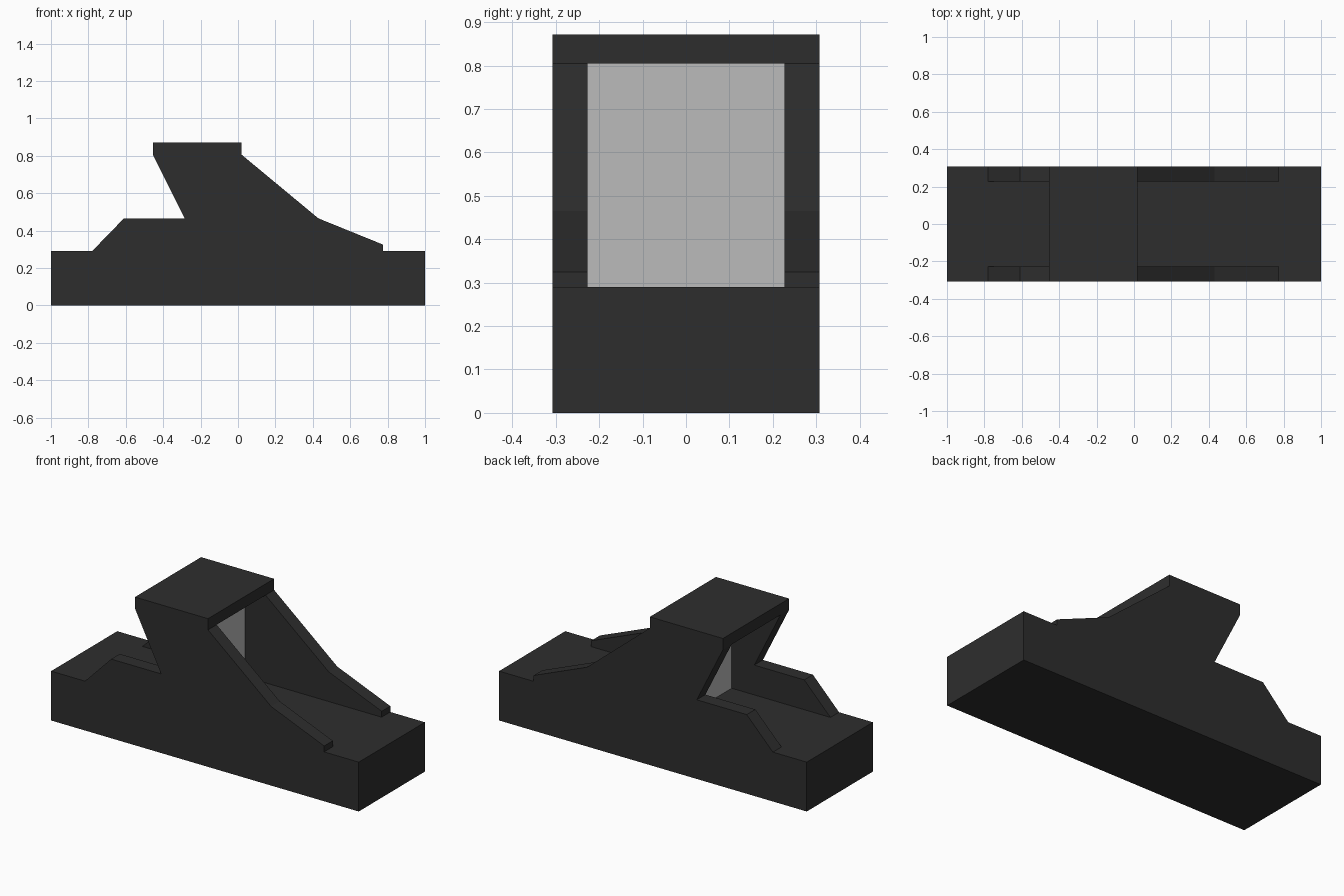
import bpy
import bmesh

if "Cube" in bpy.data.objects:
    bpy.data.objects.remove(bpy.data.objects["Cube"])


def material(name, rgb, alpha=1.0):
    m = bpy.data.materials.new(name)
    m.diffuse_color = (*rgb, alpha)
    m.use_nodes = True
    m.node_tree.nodes["Principled BSDF"].inputs["Base Color"].default_value = m.diffuse_color
    return m


def extrude_profile(name, points, half_width, mat):
    """Extrude an x-z outline symmetrically along y."""
    bm = bmesh.new()
    face = bm.faces.new([bm.verts.new((x, -half_width, z)) for x, z in points])
    geom = bmesh.ops.extrude_face_region(bm, geom=[face])["geom"]
    verts = [g for g in geom if isinstance(g, bmesh.types.BMVert)]
    bmesh.ops.translate(bm, verts=verts, vec=(0, 2 * half_width, 0))
    bmesh.ops.recalc_face_normals(bm, faces=bm.faces)
    mesh = bpy.data.meshes.new(name)
    bm.to_mesh(mesh)
    bm.free()
    mesh.materials.append(mat)
    obj = bpy.data.objects.new(name, mesh)
    bpy.context.collection.objects.link(obj)
    return obj


def rectangle(x0, x1, z0, z1):
    return [(x0, z0), (x1, z0), (x1, z1), (x0, z1)]


black = material("charcoal black", (0.027, 0.027, 0.027))
glass = material("grey glass", (0.5, 0.5, 0.5), 0.7)

FLOOR, ROOF, WIDTH, INNER = 0.29, 0.805, 0.307, 0.227

# Housing: base, both side walls and hood share one side outline
outline = [
    (-1, 0), (1, 0), (1, FLOOR), (0.775, FLOOR), (0.775, 0.325),
    (0.43, 0.465), (0.02, ROOF), (0.02, 0.871), (-0.455, 0.871),
    (-0.455, ROOF), (-0.285, 0.465), (-0.61, 0.465), (-0.78, FLOOR), (-1, FLOOR),
]
housing = extrude_profile("housing", outline, WIDTH, black)

# Channel between the side walls, open at front and back
channel = extrude_profile("channel_cutter", rectangle(-0.9, 0.9, FLOOR, ROOF), INNER, black)
channel.hide_render = True
channel.hide_viewport = True
cut = housing.modifiers.new("channel", "BOOLEAN")
cut.operation = "DIFFERENCE"
cut.solver = "EXACT"
cut.object = channel

# Upright window pane under the hood
extrude_profile("window_pane", rectangle(-0.138, -0.112, FLOOR, ROOF), INNER, glass)
